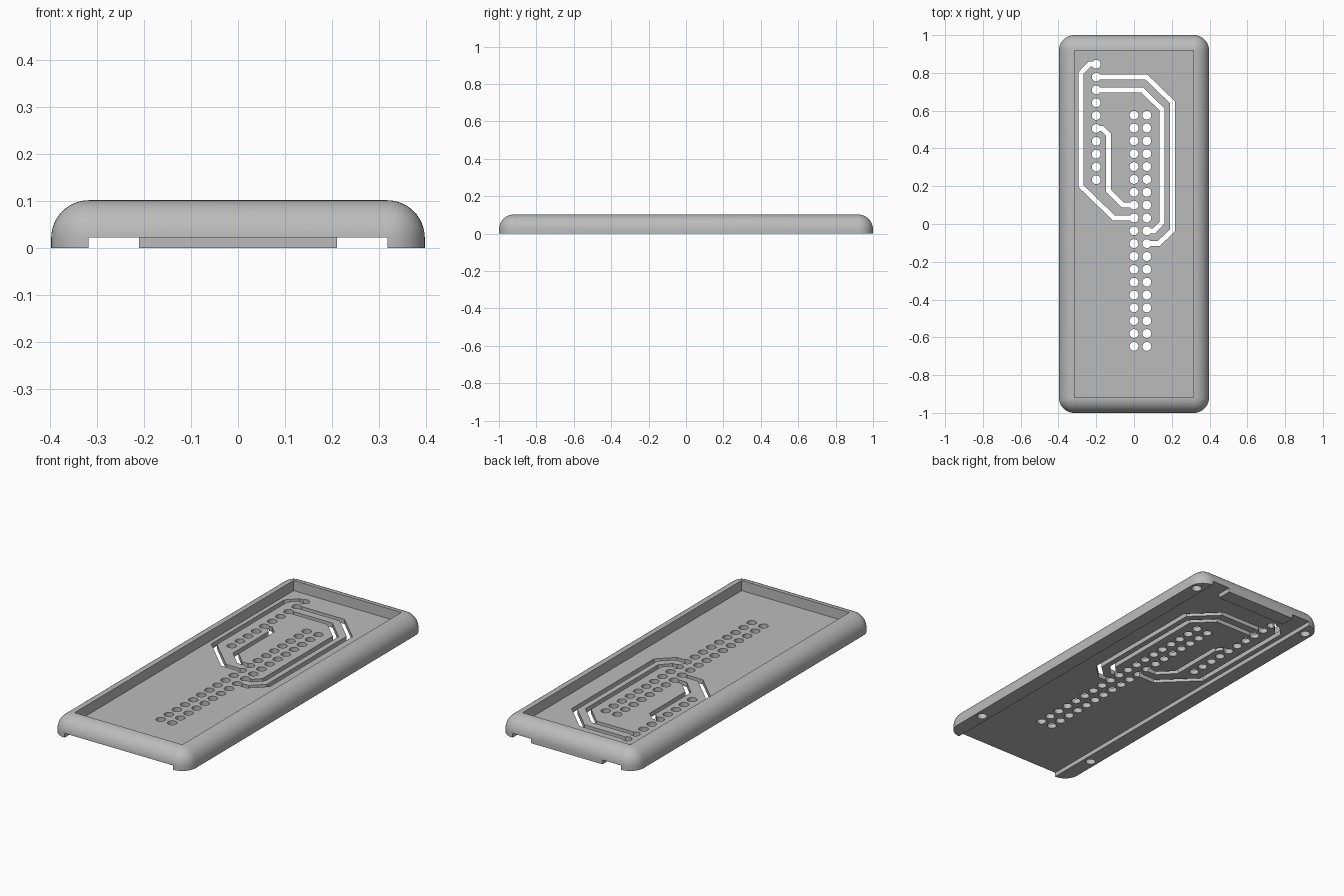
import bpy
import bmesh
import math
from mathutils import Vector

HALF_X, HALF_Y, HEIGHT = 0.397, 1.0, 0.102
EDGE = 0.08                        # radius of rounded edges and corners
UNDERSIDE, FLOOR_TOP = 0.023, 0.048
PITCH, PIN_R, TRACE_W = 0.068, 0.0235, 0.026

if "Cube" in bpy.data.objects:
    bpy.data.objects.remove(bpy.data.objects["Cube"], do_unlink=True)

grey = bpy.data.materials.new("plain_grey")
grey.use_nodes = True
colour = (0.5, 0.5, 0.5, 1)
grey.diffuse_color = colour
grey.node_tree.nodes["Principled BSDF"].inputs["Base Color"].default_value = colour


def finish(bm, name):
    bmesh.ops.recalc_face_normals(bm, faces=bm.faces)
    mesh = bpy.data.meshes.new(name)
    bm.to_mesh(mesh)
    bm.free()
    mesh.materials.append(grey)
    obj = bpy.data.objects.new(name, mesh)
    bpy.context.collection.objects.link(obj)
    return obj


def add_prism(bm, outline, z0, z1):
    """Extrude a flat outline from z0 to z1."""
    face = bm.faces.new([bm.verts.new((x, y, z0)) for x, y in outline])
    result = bmesh.ops.extrude_face_region(bm, geom=[face])
    verts = [g for g in result["geom"] if isinstance(g, bmesh.types.BMVert)]
    bmesh.ops.translate(bm, verts=verts, vec=(0, 0, z1 - z0))


def rectangle(hx, hy):
    return [(-hx, -hy), (hx, -hy), (hx, hy), (-hx, hy)]


def circle(cx, cy, r, n=24):
    return [(cx + r * math.cos(math.tau * i / n),
             cy + r * math.sin(math.tau * i / n)) for i in range(n)]


def ribbon(path, width):
    """Mitred outline of constant width around a path."""
    pts = [Vector(p) for p in path]
    dirs = [(b - a).normalized() for a, b in zip(pts, pts[1:])]
    left, right = [], []
    for i, p in enumerate(pts):
        d0, d1 = dirs[max(i - 1, 0)], dirs[min(i, len(dirs) - 1)]
        n0, n1 = Vector((-d0.y, d0.x)), Vector((-d1.y, d1.x))
        mitre = (n0 + n1).normalized()
        off = mitre * (width / 2 / mitre.dot(n0))
        left.append(p + off)
        right.append(p - off)
    return left + right[::-1]


def cut(target, name, outlines, z0, z1):
    """Subtract a set of separate prisms from the target."""
    bm = bmesh.new()
    for outline in outlines:
        add_prism(bm, outline, z0, z1)
    cutter = finish(bm, name)
    cutter.hide_render = True
    mod = target.modifiers.new(name, 'BOOLEAN')
    mod.operation = 'DIFFERENCE'
    mod.solver = 'EXACT'
    mod.object = cutter
    bpy.context.view_layer.objects.active = target
    bpy.ops.object.modifier_apply(modifier=name)
    bpy.data.objects.remove(cutter, do_unlink=True)


# Case body: slab with rounded corners and rounded top edge
bm = bmesh.new()
add_prism(bm, rectangle(HALF_X, HALF_Y), 0, HEIGHT)
edges = [e for e in bm.edges if any(v.co.z > HEIGHT / 2 for v in e.verts)]
bmesh.ops.bevel(bm, geom=edges, offset=EDGE, segments=12, profile=0.5,
                affect='EDGES', clamp_overlap=False)
case = finish(bm, "case_tray")

# Tray recess in the top
cut(case, "recess", [rectangle(0.316, 0.918)], FLOOR_TOP, 0.3)

# Channel along the underside, leaving a tab in the middle of the back edge
channel = [(-0.318, -1.1), (0.318, -1.1), (0.318, 1.1), (0.21, 1.1),
           (0.21, 0.92), (-0.21, 0.92), (-0.21, 1.1), (-0.318, 1.1)]
cut(case, "channel", [channel], -0.1, UNDERSIDE)

# Blind holes in the underside rails
cut(case, "rail_holes", [circle(sx * 0.358, y, 0.025)
                         for sx in (-1, 1) for y in (0.92, -0.77)], -0.1, 0.05)

# Slots through the floor that follow the wiring
traces = [
    [(-0.2, 0.846), (-0.235, 0.846), (-0.28, 0.8), (-0.28, 0.2),
     (-0.107, 0.032), (0, 0.032)],
    [(-0.2, 0.778), (0.066, 0.778), (0.203, 0.645), (0.203, -0.035),
     (0.13, -0.104), (0.068, -0.104)],
    [(-0.2, 0.71), (0.043, 0.71), (0.148, 0.607), (0.148, 0.008),
     (0.107, -0.036), (0.068, -0.036)],
    [(-0.2, 0.506), (-0.168, 0.506), (-0.135, 0.473), (-0.135, 0.175),
     (-0.06, 0.1), (0, 0.1)],
]
cut(case, "wire_slots", [ribbon(t, TRACE_W) for t in traces], 0.01, 0.07)

# Pin holes through the floor: one short row and one long double row
pins = [(-0.2, 0.846 - PITCH * i) for i in range(10)]
pins += [(x, 0.576 - PITCH * i) for x in (0, PITCH) for i in range(19)]
cut(case, "pin_holes", [circle(x, y, PIN_R) for x, y in pins], 0.005, 0.075)

# Smooth shading with crisp edges
bpy.ops.object.select_all(action='DESELECT')
case.select_set(True)
bpy.context.view_layer.objects.active = case
bpy.ops.object.shade_smooth_by_angle(angle=math.radians(30))
